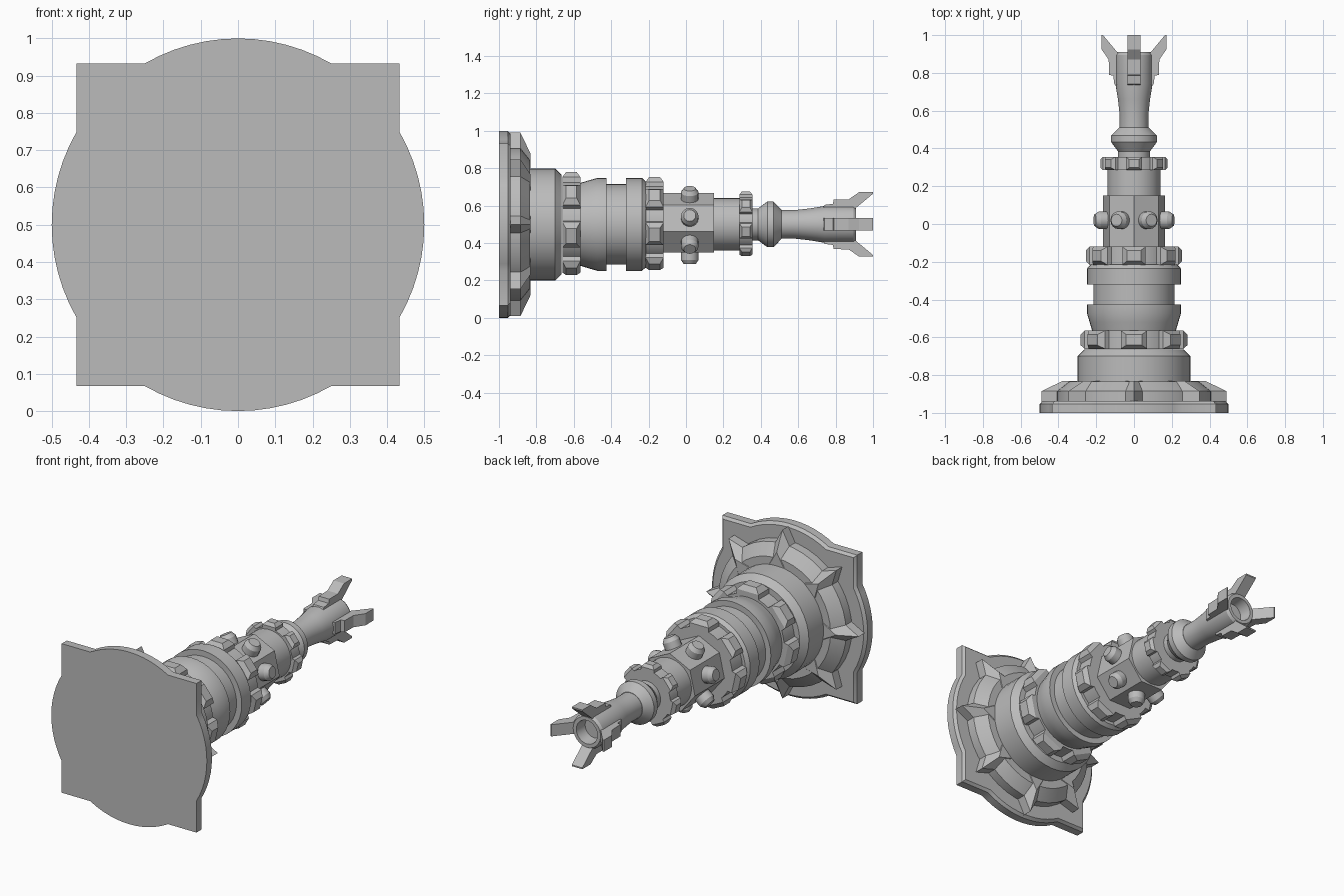
import bpy, bmesh, math
from mathutils import Vector, Matrix

cube = bpy.data.objects.get("Cube")
if cube:
    bpy.data.objects.remove(cube)

grey = bpy.data.materials.new("plain grey")
grey.use_nodes = True
COLOUR = (0.5, 0.5, 0.5, 1)
grey.diffuse_color = COLOUR
grey.node_tree.nodes["Principled BSDF"].inputs["Base Color"].default_value = COLOUR

CENTRE = Vector((0, 0, 0.5))


def radial_frame(angle):
    """Local x runs around the axis, y along it, z outwards."""
    c, s = math.cos(angle), math.sin(angle)
    return Matrix(((s, 0, c), (0, 1, 0), (-c, 0, s))).to_4x4()


def loft(bm, rings, matrix=Matrix()):
    """Skin closed rings of equal length and cap both ends."""
    rows = [[bm.verts.new(CENTRE + matrix @ Vector(p)) for p in ring] for ring in rings]
    n = len(rows[0])
    for a, b in zip(rows, rows[1:]):
        for i in range(n):
            bm.faces.new((a[i], a[(i + 1) % n], b[(i + 1) % n], b[i]))
    bm.faces.new(rows[0])
    bm.faces.new(rows[-1])


def finish(name, bm):
    bmesh.ops.recalc_face_normals(bm, faces=bm.faces)
    mesh = bpy.data.meshes.new(name)
    bm.to_mesh(mesh)
    bm.free()
    mesh.materials.append(grey)
    obj = bpy.data.objects.new(name, mesh)
    bpy.context.collection.objects.link(obj)
    bpy.ops.object.select_all(action="DESELECT")
    obj.select_set(True)
    bpy.context.view_layer.objects.active = obj
    bpy.ops.object.shade_smooth_by_angle(angle=math.radians(28))
    return obj


def circle(r, y, sides, start=math.pi / 2):
    turn = [start + math.tau * i / sides for i in range(sides)]
    return [(r * math.cos(a), y, r * math.sin(a)) for a in turn]


def lathe(name, profile, sides=40):
    """Turn (y, radius) pairs around the long axis."""
    bm = bmesh.new()
    loft(bm, [circle(r, y, sides) for y, r in profile])
    return finish(name, bm)


def around(name, count, rings, start=math.pi / 2):
    """Repeat a lofted piece evenly around the long axis."""
    bm = bmesh.new()
    for i in range(count):
        loft(bm, rings, radial_frame(start + math.tau * i / count))
    return finish(name, bm)


def rect(u, v, y, w):
    return [(-u, y - v, w), (u, y - v, w), (u, y + v, w), (-u, y + v, w)]


def toothed_ring(name, y, half, r, tooth):
    lathe(name + "_core", [(y - half, r * 0.84), (y + half, r * 0.84)])
    around(name + "_teeth", 7, [
        rect(tooth, half, y, r * 0.7), rect(tooth, half, y, r * 0.9),
        rect(tooth * 0.6, half * 0.6, y, r)])


# Base plate: a disc merged with a square, with a chamfered back rim
outline = []
for quarter in range(4):
    base = quarter * math.pi / 2
    for k in range(-6, 7):
        a = base + math.radians(5 * k)
        outline.append((0.5 * math.cos(a), 0.5 * math.sin(a)))
    a = base + math.pi / 4
    corner = 0.433 * math.sqrt(2)
    outline.append((corner * math.cos(a), corner * math.sin(a)))
bm = bmesh.new()
loft(bm, [[(x * s, y, z * s) for x, z in outline]
          for y, s in ((-1, 1), (-0.953, 1), (-0.938, 0.97))])
finish("base_plate", bm)

# Collar with pointed buttresses
lathe("base_collar", [(-0.945, 0.41), (-0.885, 0.41), (-0.835, 0.345)])


def fin_section(y, tip, root, u):
    return [(0, y, tip), (u, y, root), (-u, y, root)]


around("base_fins", 8, [fin_section(-0.945, 0.49, 0.36, 0.07),
                        fin_section(-0.885, 0.49, 0.36, 0.07),
                        fin_section(-0.832, 0.38, 0.3, 0.045)])

# Main turned body
lathe("lower_drum", [(-0.85, 0.3), (-0.7, 0.3), (-0.665, 0.265)])
toothed_ring("lower_ring", -0.613, 0.048, 0.28, 0.07)
lathe("middle_drum", [(-0.57, 0.22), (-0.52, 0.235), (-0.475, 0.248), (-0.425, 0.248),
                      (-0.425, 0.215), (-0.32, 0.215), (-0.32, 0.248), (-0.235, 0.248),
                      (-0.215, 0.23)])
toothed_ring("upper_ring", -0.168, 0.048, 0.253, 0.062)

# Seven-sided block with a stud on each face
lathe("stud_block", [(-0.13, 0.167), (0.15, 0.167)], sides=7)


def stud_section(r, w):
    return [(x, z + 0.02, w) for x, _, z in circle(r, 0, 16)]


around("studs", 7, [stud_section(0.047, 0.13), stud_section(0.047, 0.19),
                    stud_section(0.032, 0.213)], start=math.pi / 2 + math.pi / 7)

# Neck, bulb and flared hollow muzzle
lathe("neck", [(0.14, 0.14), (0.285, 0.14)])
toothed_ring("neck_ring", 0.32, 0.035, 0.177, 0.042)
lathe("bulb", [(0.34, 0.085), (0.385, 0.085), (0.435, 0.122), (0.468, 0.122), (0.51, 0.078)])
lathe("muzzle", [(0.5, 0.076), (0.58, 0.076), (0.66, 0.085), (0.74, 0.098), (0.895, 0.098),
                 (0.91, 0.088), (0.91, 0.068), (0.84, 0.06)])

# Four stepped prongs
prong = [(0.73, 0.08), (0.74, 0.104), (0.785, 0.11), (0.79, 0.132), (0.87, 0.134),
         (0.925, 0.172), (1.0, 0.172), (1.0, 0.164), (0.905, 0.085)]
around("muzzle_prongs", 4, [[(u, y, w) for y, w in prong] for u in (-0.034, 0.034)])
